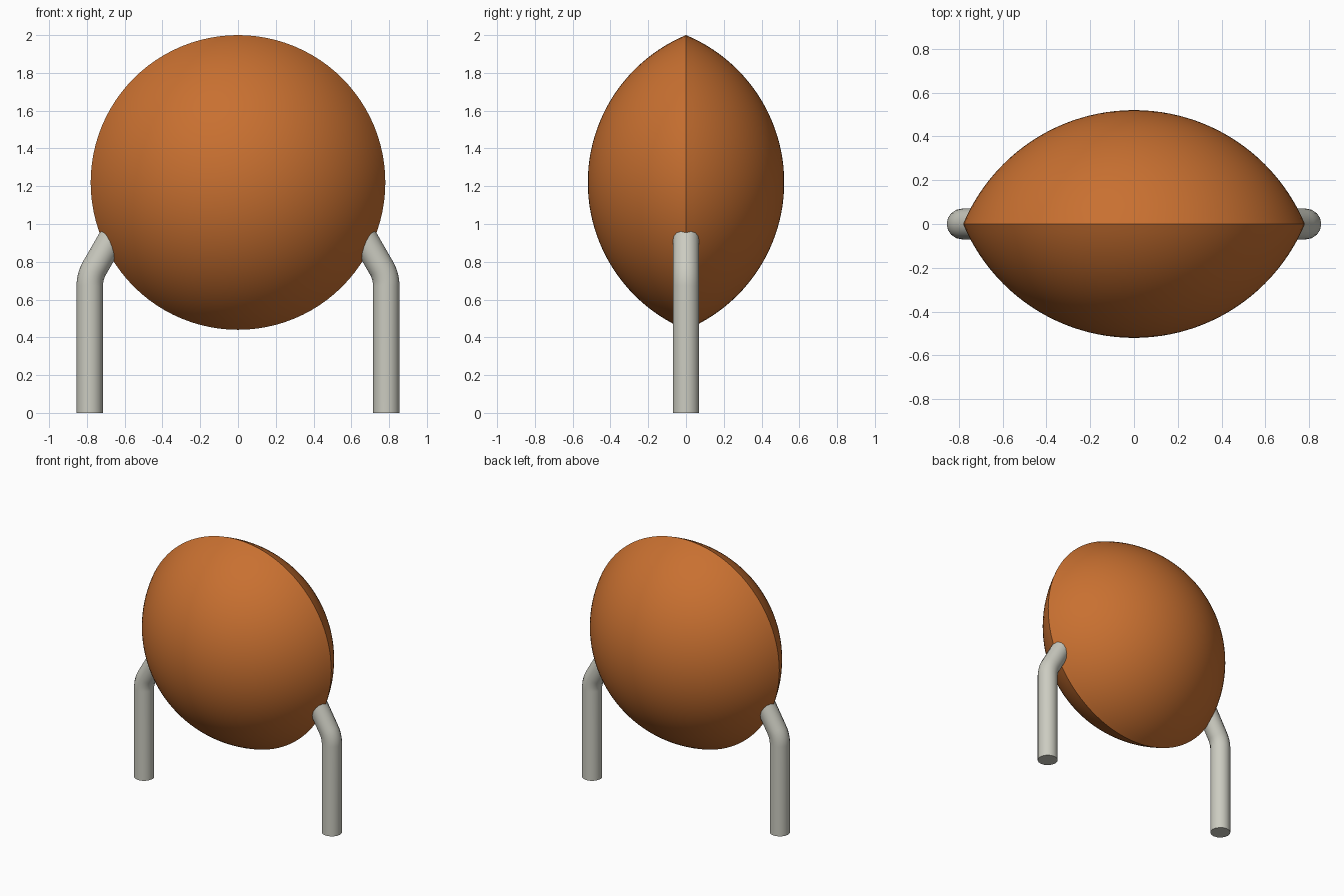
import bpy
import bmesh
from math import sin, cos, tan, asin, radians, pi
from mathutils import Vector

cube = bpy.data.objects.get("Cube")
if cube:
    bpy.data.objects.remove(cube, do_unlink=True)


def make_material(name, color):
    mat = bpy.data.materials.new(name)
    mat.use_nodes = True
    mat.diffuse_color = color
    bsdf = mat.node_tree.nodes["Principled BSDF"]
    bsdf.inputs["Base Color"].default_value = color
    bsdf.inputs["Roughness"].default_value = 0.6
    return mat


def shade(obj):
    bpy.ops.object.select_all(action="DESELECT")
    obj.select_set(True)
    bpy.context.view_layer.objects.active = obj
    bpy.ops.object.shade_smooth_by_angle(angle=radians(35))


orange = make_material("burnt orange", (0.58, 0.162, 0.03, 1))
grey = make_material("warm grey", (0.6, 0.6, 0.53, 1))

# Lens body: two spherical caps meeting at a sharp rim
RIM, HALF_DEPTH, CENTRE_Z = 0.78, 0.52, 1.22
sphere_r = (RIM ** 2 + HALF_DEPTH ** 2) / (2 * HALF_DEPTH)
offset = sphere_r - HALF_DEPTH
max_angle = asin(RIM / sphere_r)
STEPS = 24

cap = [(sphere_r * sin(max_angle * i / STEPS),
        sphere_r * cos(max_angle * i / STEPS) - offset) for i in range(STEPS + 1)]
profile = [(r, -y) for r, y in cap] + [(r, y) for r, y in reversed(cap[:-1])]

bm = bmesh.new()
verts = [bm.verts.new((r, y, 0)) for r, y in profile]
edges = [bm.edges.new(pair) for pair in zip(verts, verts[1:])]
bmesh.ops.spin(bm, geom=verts + edges, cent=(0, 0, 0), axis=(0, 1, 0),
               angle=2 * pi, steps=96, use_duplicate=False)
bmesh.ops.remove_doubles(bm, verts=bm.verts, dist=0.0001)
bmesh.ops.recalc_face_normals(bm, faces=bm.faces)
mesh = bpy.data.meshes.new("lens_body")
bm.to_mesh(mesh)
bm.free()
body = bpy.data.objects.new("lens_body", mesh)
body.location.z = CENTRE_Z
bpy.context.collection.objects.link(body)
mesh.materials.append(orange)
shade(body)

# Bent tube legs: upright, smooth bend, then leaning into the rim
LEG_X, LEG_R, CORNER_Z, BEND_R = 0.785, 0.07, 0.723, 0.19
BEND = radians(30)


def make_leg(name, side):
    start_z = CORNER_Z - BEND_R * tan(BEND / 2)
    path = [Vector((LEG_X, 0, 0))]
    for i in range(9):
        a = BEND * i / 8
        path.append(Vector((LEG_X - BEND_R * (1 - cos(a)), 0, start_z + BEND_R * sin(a))))
    path.append(path[-1] + Vector((-sin(BEND), 0, cos(BEND))) * 0.25)

    curve = bpy.data.curves.new(name, "CURVE")
    curve.dimensions = "3D"
    curve.bevel_depth = LEG_R
    curve.bevel_resolution = 6
    curve.use_fill_caps = True
    spline = curve.splines.new("POLY")
    spline.points.add(len(path) - 1)
    for point, co in zip(spline.points, path):
        point.co = (side * co.x, co.y, co.z, 1)
    curve.materials.append(grey)
    leg = bpy.data.objects.new(name, curve)
    bpy.context.collection.objects.link(leg)
    bpy.ops.object.select_all(action="DESELECT")
    leg.select_set(True)
    bpy.context.view_layer.objects.active = leg
    bpy.ops.object.convert(target="MESH")
    leg = bpy.context.view_layer.objects.active

    # Weld the end caps and face everything outward
    bm = bmesh.new()
    bm.from_mesh(leg.data)
    bmesh.ops.remove_doubles(bm, verts=bm.verts, dist=0.0001)
    bmesh.ops.recalc_face_normals(bm, faces=bm.faces)
    bm.to_mesh(leg.data)
    bm.free()
    shade(leg)


make_leg("left_leg", 1)
make_leg("right_leg", -1)
